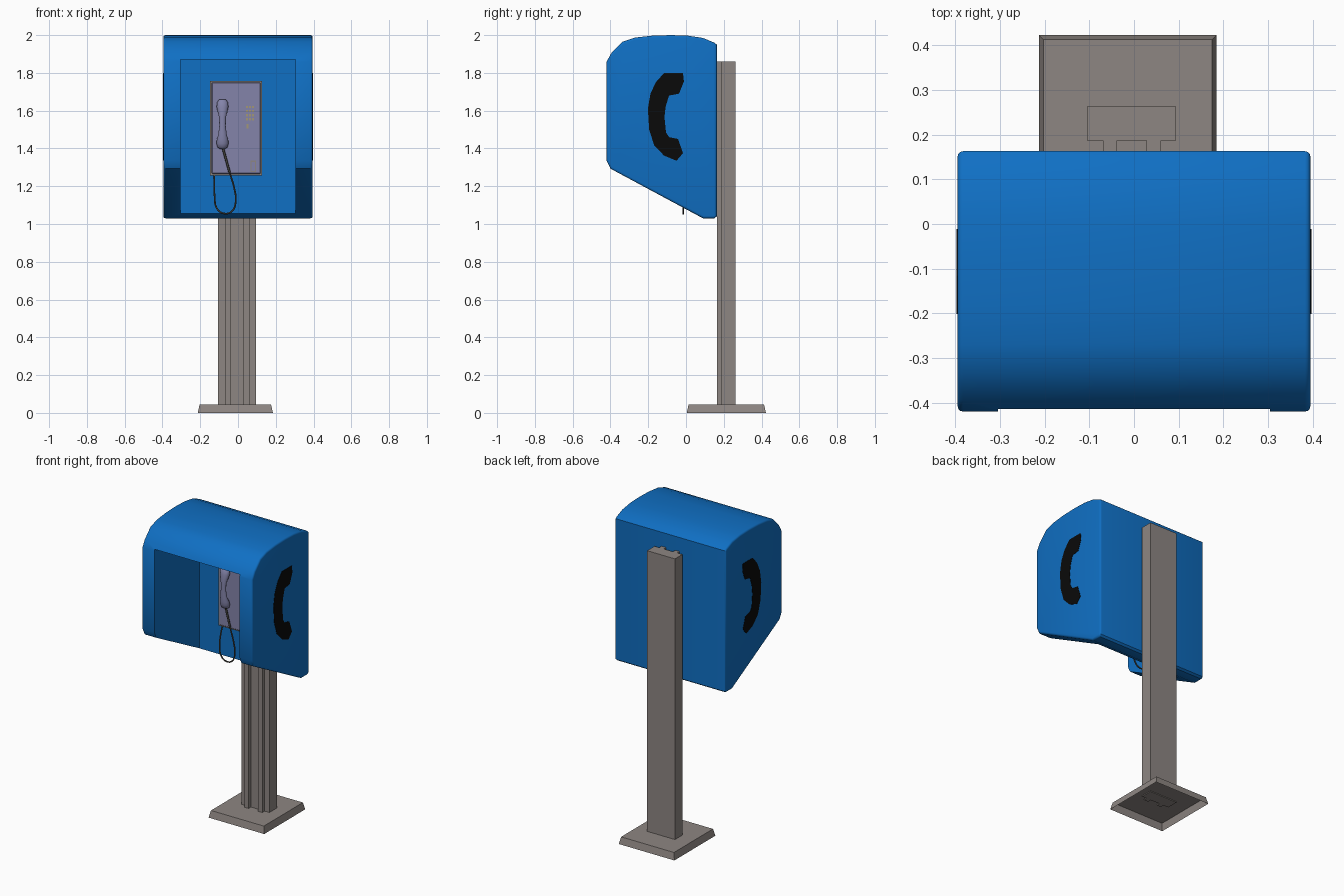
import bpy, bmesh, math
from mathutils import Vector

if "Cube" in bpy.data.objects:
    bpy.data.objects.remove(bpy.data.objects["Cube"])


def material(name, rgb):
    m = bpy.data.materials.new(name)
    m.diffuse_color = (*rgb, 1)
    m.use_nodes = True
    m.node_tree.nodes["Principled BSDF"].inputs["Base Color"].default_value = m.diffuse_color
    return m


BLUE = material("hood blue", (0.005, 0.16, 0.55))
GREY = material("warm grey metal", (0.27, 0.24, 0.225))
LILAC = material("lilac grey", (0.23, 0.23, 0.40))
BLACK = material("black", (0.003, 0.003, 0.003))
CORD = material("dark cord", (0.06, 0.058, 0.05))
TAN = material("tan keys", (0.36, 0.31, 0.18))


def finish(bm, name, mat, smooth=None):
    bmesh.ops.recalc_face_normals(bm, faces=bm.faces)
    me = bpy.data.meshes.new(name)
    bm.to_mesh(me)
    bm.free()
    me.materials.append(mat)
    ob = bpy.data.objects.new(name, me)
    bpy.context.collection.objects.link(ob)
    if smooth:
        shade(ob, smooth)
    return ob


def select(ob):
    bpy.ops.object.select_all(action='DESELECT')
    ob.select_set(True)
    bpy.context.view_layer.objects.active = ob


def shade(ob, angle):
    select(ob)
    bpy.ops.object.shade_smooth_by_angle(angle=math.radians(angle))


def prism(points, axis, lo, hi, bevel=0):
    """Extrude a 2D outline along x (outline in y,z) or z (outline in x,y)."""
    bm = bmesh.new()
    place = (lambda p, t: (t, *p)) if axis == 'x' else (lambda p, t: (*p, t))
    rings = [[bm.verts.new(place(p, t)) for p in points] for t in (lo, hi)]
    caps = [bm.faces.new(r) for r in rings]
    n = len(points)
    for i in range(n):
        j = (i + 1) % n
        bm.faces.new((rings[0][i], rings[0][j], rings[1][j], rings[1][i]))
    if bevel:
        bmesh.ops.recalc_face_normals(bm, faces=bm.faces)
        edges = list({e for f in caps for e in f.edges})
        bmesh.ops.bevel(bm, geom=edges, offset=bevel, segments=3, profile=0.5, affect='EDGES')
    return bm


def box(name, mat, x, y, z, bevel=0):
    bm = prism([(x[0], y[0]), (x[1], y[0]), (x[1], y[1]), (x[0], y[1])], 'z', z[0], z[1])
    if bevel:
        bmesh.ops.bevel(bm, geom=bm.edges[:], offset=bevel, segments=1, affect='EDGES')
    return finish(bm, name, mat)


# Hood: rounded side profile extruded across, then hollowed from the front and below
profile = [(0.163, 1.04), (0.163, 1.95), (0.15, 1.96), (0.09, 1.985), (0.01, 1.997), (-0.08, 2.0),
           (-0.18, 1.997), (-0.27, 1.987), (-0.335, 1.965), (-0.395, 1.905), (-0.42, 1.86),
           (-0.42, 1.335), (-0.40, 1.293), (0.09, 1.03), (0.15, 1.03)]
hood = finish(prism(profile, 'x', -0.395, 0.395, 0.012), "hood", BLUE)
cutter = box("hood_cutter", BLUE, (-0.305, 0.305), (-0.6, 0.04), (0.8, 1.87))
cutter.hide_render = True
mod = hood.modifiers.new("hollow", 'BOOLEAN')
mod.operation, mod.solver, mod.object = 'DIFFERENCE', 'EXACT', cutter
select(hood)
bpy.ops.object.modifier_apply(modifier=mod.name)
bpy.data.objects.remove(cutter)
shade(hood, 35)

# Black handset signs on both outer sides
sign = [(-0.116, 1.80), (-0.016, 1.80), (-0.011, 1.755), (-0.037, 1.69), (-0.09, 1.68),
        (-0.108, 1.62), (-0.114, 1.565), (-0.106, 1.485), (-0.09, 1.46), (-0.042, 1.45),
        (-0.016, 1.375), (-0.05, 1.335), (-0.116, 1.362), (-0.168, 1.415), (-0.195, 1.50),
        (-0.202, 1.61), (-0.188, 1.69), (-0.16, 1.75)]
for side, s in (("left", -1), ("right", 1)):
    finish(prism(sign, 'x', s * 0.393, s * 0.397), "handset_sign_" + side, BLACK)

# Post with two ribs towards the hood
post = [(-0.105, 0.263), (-0.105, 0.187), (-0.069, 0.187), (-0.069, 0.163), (-0.038, 0.163),
        (-0.038, 0.187), (0.028, 0.187), (0.028, 0.163), (0.06, 0.163), (0.06, 0.187),
        (0.094, 0.187), (0.094, 0.263)]
finish(prism(post, 'z', 0.04, 1.86), "post", GREY)

# Base: tapered foot, open underneath
bm = bmesh.new()
rings = []
for inset, z in ((0, 0), (0.01, 0.045)):
    a, b, c, d = -0.213 + inset, 0.185 - inset, 0.004 + inset, 0.423 - inset
    rings.append([bm.verts.new((x, y, z)) for x, y in ((a, c), (b, c), (b, d), (a, d))])
for i in range(4):
    j = (i + 1) % 4
    bm.faces.new((rings[0][i], rings[0][j], rings[1][j], rings[1][i]))
bm.faces.new(rings[1])
finish(bm, "base_plate", GREY)

# Phone: metal frame with a lilac front
box("phone_frame", GREY, (-0.147, 0.127), (0.012, 0.05), (1.258, 1.757))
box("phone_body", LILAC, (-0.139, 0.119), (0.006, 0.03), (1.266, 1.749), 0.003)
box("coin_return", GREY, (0.066, 0.096), (0.001, 0.02), (1.275, 1.335))
box("coin_return_flap", LILAC, (0.071, 0.091), (-0.001, 0.01), (1.28, 1.327))
for r in range(4):
    for c in range(3):
        x, z = 0.048 + c * 0.016, 1.62 - r * 0.022
        box(f"key_{r}_{c}", TAN, (x - 0.005, x + 0.005), (0.002, 0.02), (z - 0.006, z + 0.006))
box("coin_slot", TAN, (0.045, 0.055), (0.003, 0.02), (1.505, 1.53))

# Handset: lofted ellipses (z, half width, centre y, half depth)
sections = [(1.398, 0.014, -0.012, 0.012), (1.405, 0.026, -0.014, 0.02), (1.425, 0.032, -0.016, 0.024),
            (1.447, 0.030, -0.021, 0.022), (1.475, 0.022, -0.028, 0.015), (1.52, 0.017, -0.032, 0.012),
            (1.565, 0.018, -0.030, 0.013), (1.595, 0.026, -0.023, 0.019), (1.62, 0.031, -0.016, 0.023),
            (1.645, 0.029, -0.014, 0.02), (1.658, 0.018, -0.012, 0.012)]
bm = bmesh.new()
N = 16
rings = [[bm.verts.new((-0.082 + w * math.cos(t * math.tau / N), y + d * math.sin(t * math.tau / N), z))
          for t in range(N)] for z, w, y, d in sections]
for a, b in zip(rings, rings[1:]):
    for i in range(N):
        j = (i + 1) % N
        bm.faces.new((a[i], a[j], b[j], b[i]))
bm.faces.new(rings[0])
bm.faces.new(rings[-1])
finish(bm, "handset", LILAC, 40)


# Cord: a hanging loop, stiffer sleeve near the handset
def cord(name, points, radius):
    cu = bpy.data.curves.new(name, 'CURVE')
    cu.dimensions = '3D'
    cu.bevel_depth, cu.bevel_resolution, cu.resolution_u = radius, 2, 8
    cu.use_fill_caps = True
    sp = cu.splines.new('BEZIER')
    sp.bezier_points.add(len(points) - 1)
    for bp, p in zip(sp.bezier_points, points):
        bp.co = Vector(p)
        bp.handle_left_type = bp.handle_right_type = 'AUTO'
    cu.materials.append(CORD)
    ob = bpy.data.objects.new(name, cu)
    bpy.context.collection.objects.link(ob)
    select(ob)
    bpy.ops.object.convert(target='MESH')
    shade(bpy.context.object, 60)


cord("cord_sleeve", [(-0.08, -0.012, 1.402), (-0.045, -0.014, 1.275)], 0.006)
cord("cord", [(-0.045, -0.014, 1.275), (-0.02, -0.015, 1.19), (-0.012, -0.015, 1.12), (-0.03, -0.015, 1.07),
              (-0.07, -0.015, 1.055), (-0.11, -0.014, 1.08), (-0.124, -0.01, 1.15),
              (-0.125, 0.005, 1.22), (-0.125, 0.02, 1.262)], 0.0045)
